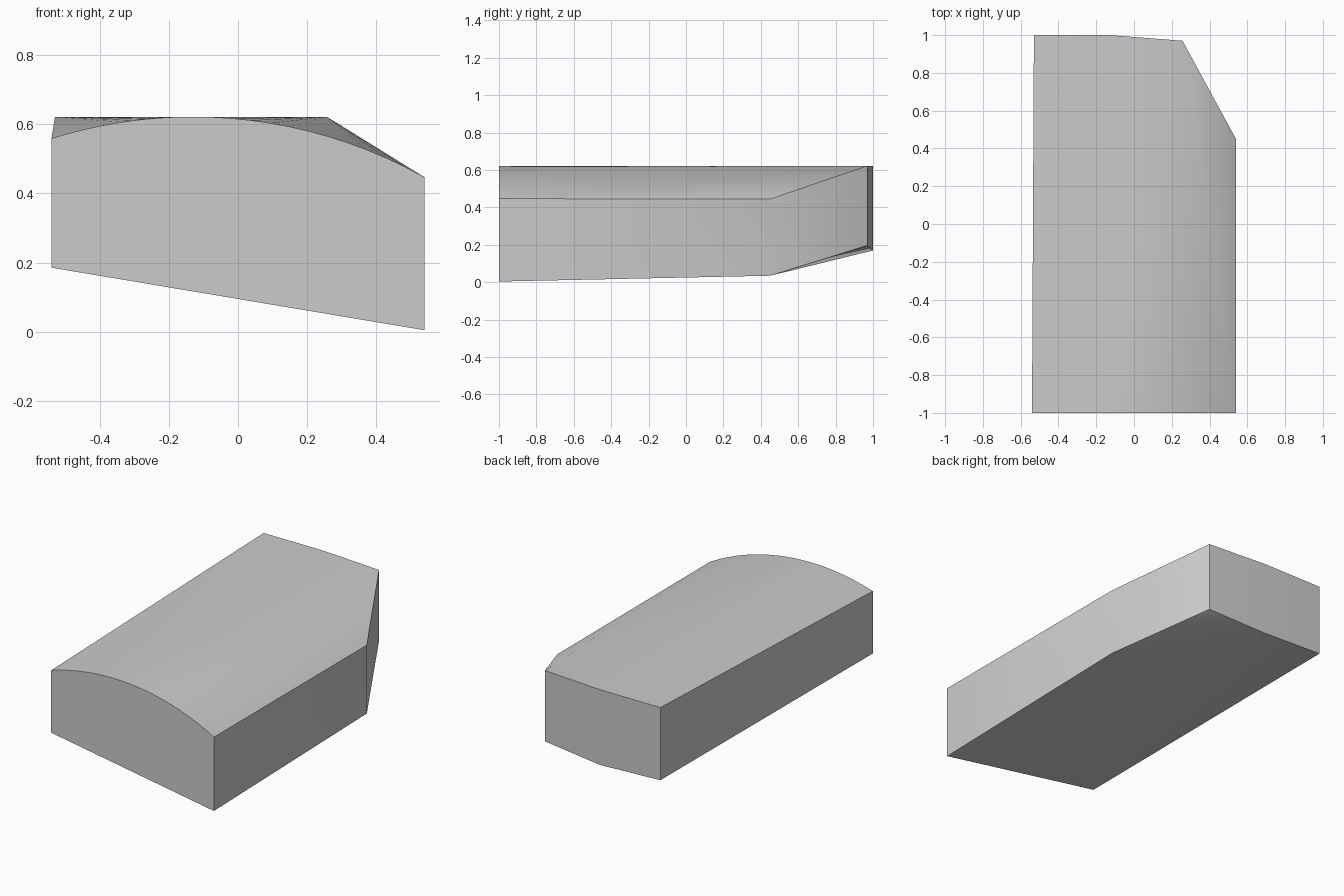
import bpy
import bmesh
import math

cube = bpy.data.objects.get("Cube")
if cube:
    bpy.data.objects.remove(cube, do_unlink=True)

# Plain grey material
grey = bpy.data.materials.new("plain_grey")
grey.use_nodes = True
colour = (0.6, 0.6, 0.6, 1)
grey.diffuse_color = colour
grey.node_tree.nodes["Principled BSDF"].inputs["Base Color"].default_value = colour

# Main dimensions
HALF_W, CROWN_X, CROWN_Z, RADIUS, STEPS = 0.54, -0.13, 0.622, 1.37, 12

bm = bmesh.new()


def vert(x, y, z):
    return bm.verts.new((x, y, z))


def face(*verts):
    return bm.faces.new(verts)


def crown_height(x):
    return CROWN_Z - RADIUS + math.sqrt(RADIUS ** 2 - (x - CROWN_X) ** 2)


# Arched front edge: from the low corner to the crown and on to the high corner
def arc(x0, x1):
    return [x0 + (x1 - x0) * i / STEPS for i in range(STEPS)]


xs = arc(-HALF_W, CROWN_X) + arc(CROWN_X, HALF_W) + [HALF_W]
arch = [vert(x, -1, crown_height(x)) for x in xs]
base_l = vert(-HALF_W, -1, 0.185)
base_r = vert(HALF_W, -1, 0.004)

# Corner columns of the side and back walls, as (bottom, top)
columns = [(vert(x, y, low), vert(x, y, high)) for x, y, low, high in (
    (HALF_W, 0.45, 0.035, 0.445),
    (0.257, 0.97, 0.197, CROWN_Z),
    (CROWN_X, 1, 0.17, CROWN_Z),
    (-0.53, 1, 0.186, CROWN_Z))]
(side_b, side_t), (br_b, br_t), (bm_b, bm_t), (bl_b, bl_t) = columns

# Front end
face(base_l, base_r, *reversed(arch))

# Walls around the sides and back
ring = [(base_r, arch[-1])] + columns + [(base_l, arch[0])]
for (b0, t0), (b1, t1) in zip(ring, ring[1:]):
    face(b0, b1, t1, t0)

# Top: fans from the back corners to the arch, meeting at the crown
for i in range(len(arch) - 1):
    face(arch[i], arch[i + 1], bl_t if i < STEPS else br_t)
face(arch[STEPS], br_t, bm_t)
face(arch[STEPS], bm_t, bl_t)
face(arch[-1], side_t, br_t)

# Underside
face(base_l, side_b, base_r)
face(base_l, bm_b, side_b)
face(base_l, bl_b, bm_b)
face(side_b, bm_b, br_b)

bmesh.ops.recalc_face_normals(bm, faces=bm.faces)
mesh = bpy.data.meshes.new("arched_block")
bm.to_mesh(mesh)
bm.free()
mesh.materials.append(grey)

block = bpy.data.objects.new("arched_block", mesh)
bpy.context.collection.objects.link(block)

# Smooth shading with sharp corners kept
for poly in mesh.polygons:
    poly.use_smooth = True
mesh.set_sharp_from_angle(angle=math.radians(30))
